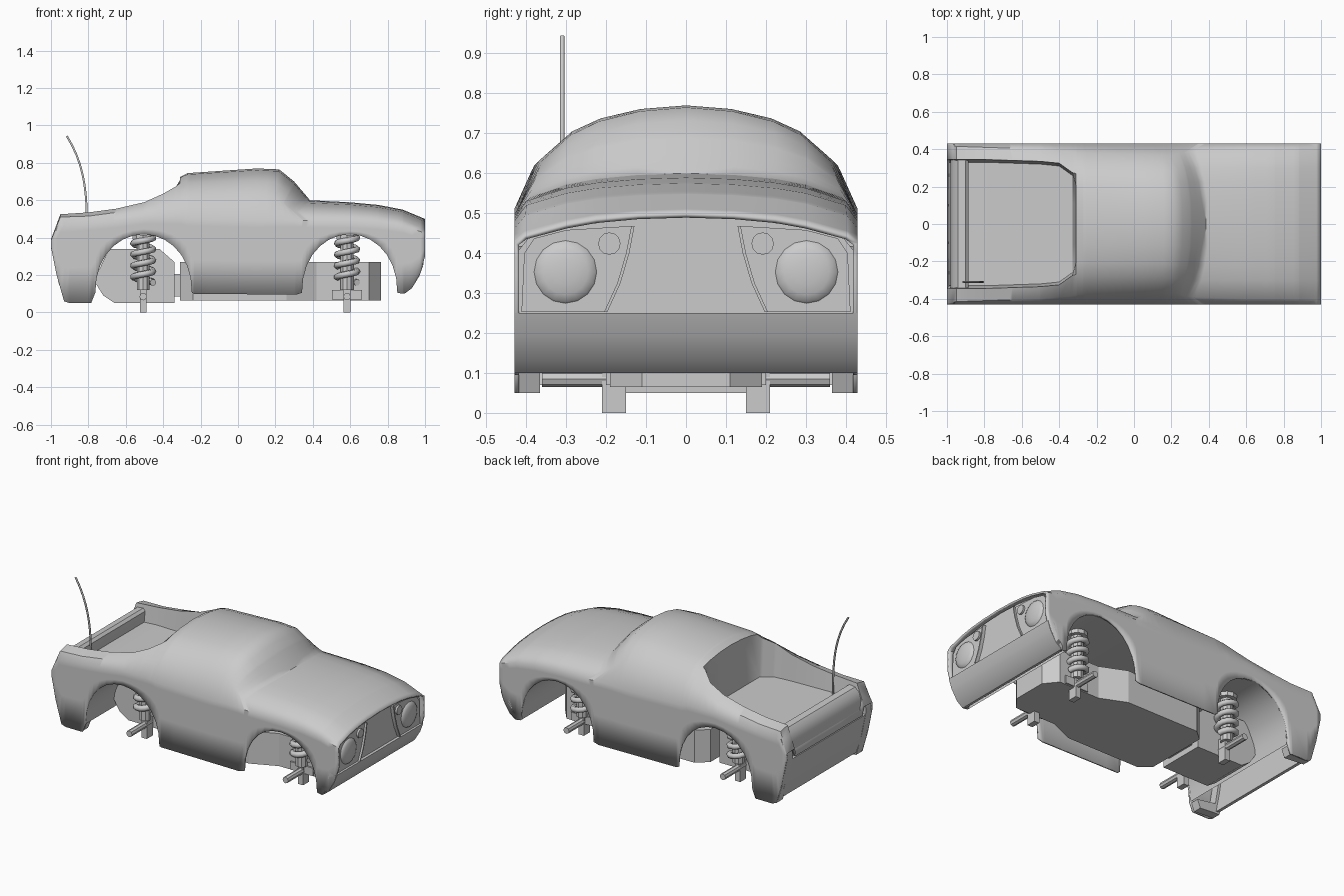
import bpy, bmesh, math
from mathutils import Vector, Matrix

if "Cube" in bpy.data.objects:
    bpy.data.objects.remove(bpy.data.objects["Cube"])


def finish(name, bm, angle=30, fix=True):
    if fix:
        bmesh.ops.recalc_face_normals(bm, faces=bm.faces)
    me = bpy.data.meshes.new(name)
    bm.to_mesh(me)
    bm.free()
    ob = bpy.data.objects.new(name, me)
    bpy.context.collection.objects.link(ob)
    bpy.ops.object.select_all(action='DESELECT')
    ob.select_set(True)
    bpy.context.view_layer.objects.active = ob
    if angle:
        bpy.ops.object.shade_smooth_by_angle(angle=math.radians(angle))
    return ob


def place(axis, p, d):
    return {'x': (d, p[0], p[1]), 'y': (p[0], d, p[1]), 'z': (p[0], p[1], d)}[axis]


def prism(name, pts, axis, lo, hi, angle=30):
    bm = bmesh.new()
    a = [bm.verts.new(place(axis, p, lo)) for p in pts]
    b = [bm.verts.new(place(axis, p, hi)) for p in pts]
    bm.faces.new(a)
    bm.faces.new(b[::-1])
    for i in range(len(pts)):
        j = (i + 1) % len(pts)
        bm.faces.new((a[i], a[j], b[j], b[i]))
    return finish(name, bm, angle)


def box(name, c, s):
    bm = bmesh.new()
    bmesh.ops.create_cube(bm, size=1, matrix=Matrix.Translation(c) @ Matrix.Diagonal((*s, 1)))
    return finish(name, bm, 0)


def cylinder(name, p, q, r, n=12):
    p, q = Vector(p), Vector(q)
    bm = bmesh.new()
    rot = (q - p).to_track_quat('Z', 'Y').to_matrix().to_4x4()
    bmesh.ops.create_cone(bm, cap_ends=True, segments=n, radius1=r, radius2=r,
                          depth=(q - p).length, matrix=Matrix.Translation((p + q) / 2) @ rot)
    return finish(name, bm, 35)


def tube(name, pts, r):
    cu = bpy.data.curves.new(name, 'CURVE')
    cu.dimensions = '3D'
    cu.bevel_depth, cu.bevel_resolution, cu.use_fill_caps = r, 1, True
    sp = cu.splines.new('POLY')
    sp.points.add(len(pts) - 1)
    for s, p in zip(sp.points, pts):
        s.co = (*p, 1)
    ob = bpy.data.objects.new(name, cu)
    bpy.context.collection.objects.link(ob)
    return ob


def interp(table, x):
    for a, b in zip(table, table[1:]):
        if x <= b[0]:
            t = (x - a[0]) / (b[0] - a[0])
            return [u + (v - u) * t for u, v in zip(a, b)][1:]
    return table[-1][1:]


def arch(cx, w, n=14):
    """Elliptical wheel arch from rear to front."""
    ang = [math.pi * (1 - i / n) for i in range(n + 1)]
    return [(cx + w * math.cos(a), .105 + .313 * math.sin(a) ** .92 if 0 < i < n else .105)
            for i, a in enumerate(ang)]


# Lower edge of the body side, including both wheel arches
rear_arch, front_arch = arch(-.505, .258), arch(.597, .255)
edge = ([(-1, .35), (-.97, .2), (-.93, .06), (-.9, .05), (-.785, .05)] + rear_arch +
        [(-.235, .1), (.31, .095)] + front_arch +
        [(.885, .10), (.93, .13), (.975, .21), (1, .3)])

# Upper half sections: x, waist height, rail y, rail z, inner y, inner z, centre z
sections = [
    (-1, .38, .425, .385, .345, .39, .34),
    (-.95, .465, .415, .51, .345, .525, .42),
    (-.8, .475, .41, .515, .345, .535, .43),
    (-.65, .49, .405, .535, .34, .555, .43),
    (-.5, .51, .40, .56, .335, .59, .43),
    (-.4, .51, .39, .59, .325, .635, .43),
    (-.33, .51, .385, .61, .275, .675, .43),
    (-.31, .51, .38, .615, .27, .69, .725),
    (-.27, .50, .38, .62, .28, .695, .745),
    (.1, .49, .37, .63, .285, .705, .77),
    (.22, .495, .365, .62, .29, .695, .765),
    (.3, .495, .375, .59, .30, .645, .70),
    (.385, .49, .39, .54, .30, .572, .60),
    (.6, .488, .40, .53, .30, .563, .589),
    (.75, .48, .40, .52, .30, .55, .575),
    (.88, .462, .402, .495, .30, .525, .55),
    (1, .425, .405, .445, .30, .473, .50)]
xs = sorted({p[0] for p in edge} | {s[0] for s in sections} | {-.15, -.05, .05, .16, .26})

# Body shell with the load bed, one half mirrored
bm = bmesh.new()
rows = []
for x in xs:
    zb = interp(edge, x)[0]
    waist, y2, z2, y3, z3, zc = interp(sections, x)
    shoulder = max(waist - .035, zb + .02)
    # behind the cab the inner columns drop to the bed floor
    inner = ([(y3 - .015, zc), (y3 * .4, zc)] if x < -.32 else
             [(y3 * k, zc - (zc - z3) * d) for k, d in ((.75, .5), (.4, .14))])
    sweep = .08 * max(0, 1 - abs(x - .36) / .22)
    pts = [(.43, zb), (.43, (zb + shoulder) / 2), (.43, shoulder), (.43, max(waist, shoulder + .005)),
           (y2, z2), (y3, z3), *inner, (0, zc)]
    w = [0, 0, 0, 0, 1, .55, .28, .06, 0]
    rows.append([bm.verts.new((x - sweep * k, -y, z)) for k, (y, z) in zip(w, pts)])
for a, b in zip(rows, rows[1:]):
    for j in range(8):
        bm.faces.new((a[j], b[j], b[j + 1], a[j + 1]))
body = finish("body_shell", bm, 44, False)
m = body.modifiers.new("mirror", 'MIRROR')
m.use_axis = (False, True, False)
m = body.modifiers.new("thickness", 'SOLIDIFY')
m.thickness, m.offset = .012, -1

# Underside: outer half of each wheel tunnel and the flat ceiling between them
ceiling = rear_arch[:8] + front_arch[7:]
bm = bmesh.new()
v = [[bm.verts.new((x, y, z)) for y in (-.425, .425)] for x, z in ceiling]
for a, b in zip(v, v[1:]):
    bm.faces.new((a[0], a[1], b[1], b[0]))
finish("underside", bm, 40)

# Tailgate, rear bumper and rear corner posts
prism("tailgate", [(-.885, .41), (-.885, .49), (-.9, .505), (-.94, .5), (-.965, .475), (-.98, .43),
                   (-.98, .3), (-.93, .3)], 'y', -.36, .36)
prism("rear_bumper", [(-.95, .34), (-.995, .33), (-.96, .16), (-.93, .075), (-.905, .07),
                      (-.93, .2)], 'y', -.39, .39)
for s in (-1, 1):
    prism("rear_corner_post", [(-.96, .47), (-.998, .375), (-.998, .34), (-.97, .2), (-.93, .06),
                               (-.79, .05), (-.77, .1), (-.9, .12), (-.93, .3), (-.93, .46)],
          'y', *sorted((s * .365, s * .426)))

# Nose: front bumper, recessed grille and light panels
prism("front_bumper", [(.99, .25), (.97, .195), (.93, .13), (.89, .10), (.87, .105),
                       (.91, .16), (.94, .25)], 'y', -.43, .43)
half = [(.425, .25), (.425, .4), (.395, .437), (.3, .465), (.15, .485)]
prism("grille", half + [(0, .492)] + [(-y, z) for y, z in half[::-1]], 'x', .94, .972)
fin = [(.137, .468), (.15, .40), (.172, .325), (.205, .253)]
for s in (-1, 1):
    prism("light_panel", [(s * y, z) for y, z in fin + [(.412, .253), (.405, .4), (.38, .437),
                                                       (.3, .458)]], 'x', .96, .98)
    prism("grille_fin", [(s * y, z) for y, z in fin + [(y - .008, z) for y, z in fin[::-1]]],
          'x', .96, .993)
    bm = bmesh.new()
    bmesh.ops.create_uvsphere(bm, u_segments=16, v_segments=8, radius=.08,
                              matrix=Matrix.Translation((.978, s * .302, .353)) @
                              Matrix.Diagonal((.27, 1, 1, 1)) @ Matrix.Rotation(math.pi / 2, 4, 'Y'))
    finish("headlight", bm, 60)
    cylinder("small_light", (.97, s * .192, .424), (.992, s * .192, .424), .028, 12)

# Chassis tray, link and rear gearbox
plan = [(.765, .11), (.7, .19), (.42, .19), (.26, .26), (-.24, .26), (-.31, .2)]
prism("chassis", plan + [(x, -y) for x, y in plan[::-1]], 'z', .065, .27, 0)
box("chassis_link", (-.33, 0, .145), (.08, .2, .12))
prism("gearbox", [(-.77, .17), (-.69, .34), (-.42, .34), (-.34, .27), (-.34, .05), (-.66, .05),
                  (-.72, .09)], 'y', -.15, .15, 0)

# Suspension units: coil, damper, lower post and axle stub
for end, x in (("rear", -.507), ("front", .583)):
    for s in (-1, 1):
        y = s * .2
        turns = [i * math.pi / 7 for i in range(57)]
        tube(end + "_spring", [(x + .053 * math.cos(t), y + .053 * math.sin(t), .16 + .0095 * t)
                               for t in turns], .018)
        cylinder(end + "_damper", (x, y, .12), (x, y, .415), .036, 10)
        cylinder(end + "_damper_cap", (x, y, .39), (x, y, .415), .06, 10)
        box(end + "_lower_post", (x, s * .18, .075), (.036, .06, .15))
        cylinder(end + "_axle", (x, s * .14, .085), (x, s * .36, .085), .02, 8)
        if end == "front":
            box("steering_arm", (x, s * .17, .095), (.16, .06, .05))

# Whip antenna bending backwards
tube("antenna", [(-.808 - .107 * (i / 10) ** 3, -.31, .43 + .513 * i / 10) for i in range(11)], .006)
